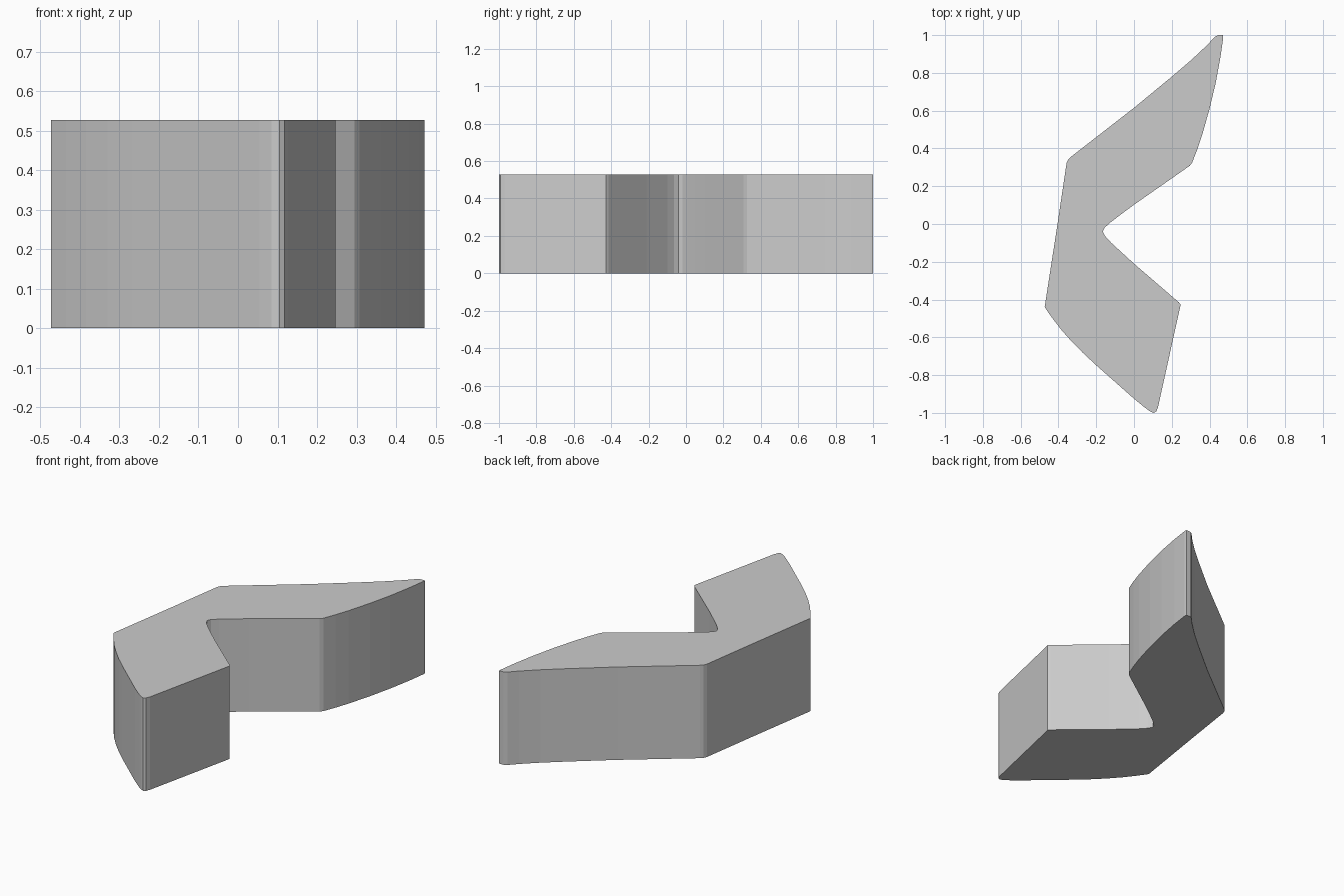
import bpy, bmesh

HEIGHT = 0.527

# Chevron outline seen from above, counter-clockwise
outline = [
    # blunt upper tip
    (0.472, 1.0), (0.445, 1.0), (0.427, 0.99), (0.385, 0.945), (0.305, 0.87),
    (0.2, 0.78), (0.0, 0.615),
    # left back edge
    (-0.335, 0.355), (-0.349, 0.341), (-0.357, 0.322), (-0.405, 0.0), (-0.473, -0.44),
    # bowed lower left edge
    (-0.435, -0.495), (-0.385, -0.56), (-0.33, -0.622), (-0.27, -0.683),
    (-0.2, -0.748), (0.0, -0.925), (0.055, -0.97), (0.085, -0.992),
    # lower tip and right end
    (0.105, -1.0), (0.118, -0.992), (0.127, -0.97), (0.247, -0.427), (0.238, -0.415),
    # inner notch
    (0.0, -0.21), (-0.12, -0.1), (-0.152, -0.065), (-0.166, -0.04), (-0.156, -0.02),
    (-0.125, 0.008), (-0.07, 0.05), (0.0, 0.102), (0.295, 0.308),
    # bowed right edge of the upper arm
    (0.308, 0.325), (0.335, 0.395), (0.362, 0.475), (0.4, 0.61),
    (0.432, 0.745), (0.458, 0.885), (0.472, 0.985),
]

# Extrude the profile into a solid block
bm = bmesh.new()
base = bm.faces.new([bm.verts.new((x, y, 0)) for x, y in outline])
extruded = bmesh.ops.extrude_face_region(bm, geom=[base], use_keep_orig=True)
top = [v for v in extruded["geom"] if isinstance(v, bmesh.types.BMVert)]
bmesh.ops.translate(bm, verts=top, vec=(0, 0, HEIGHT))
bmesh.ops.recalc_face_normals(bm, faces=bm.faces)

mesh = bpy.data.meshes.new("chevron_block")
bm.to_mesh(mesh)
bm.free()
block = bpy.data.objects.new("chevron_block", mesh)
bpy.context.collection.objects.link(block)
